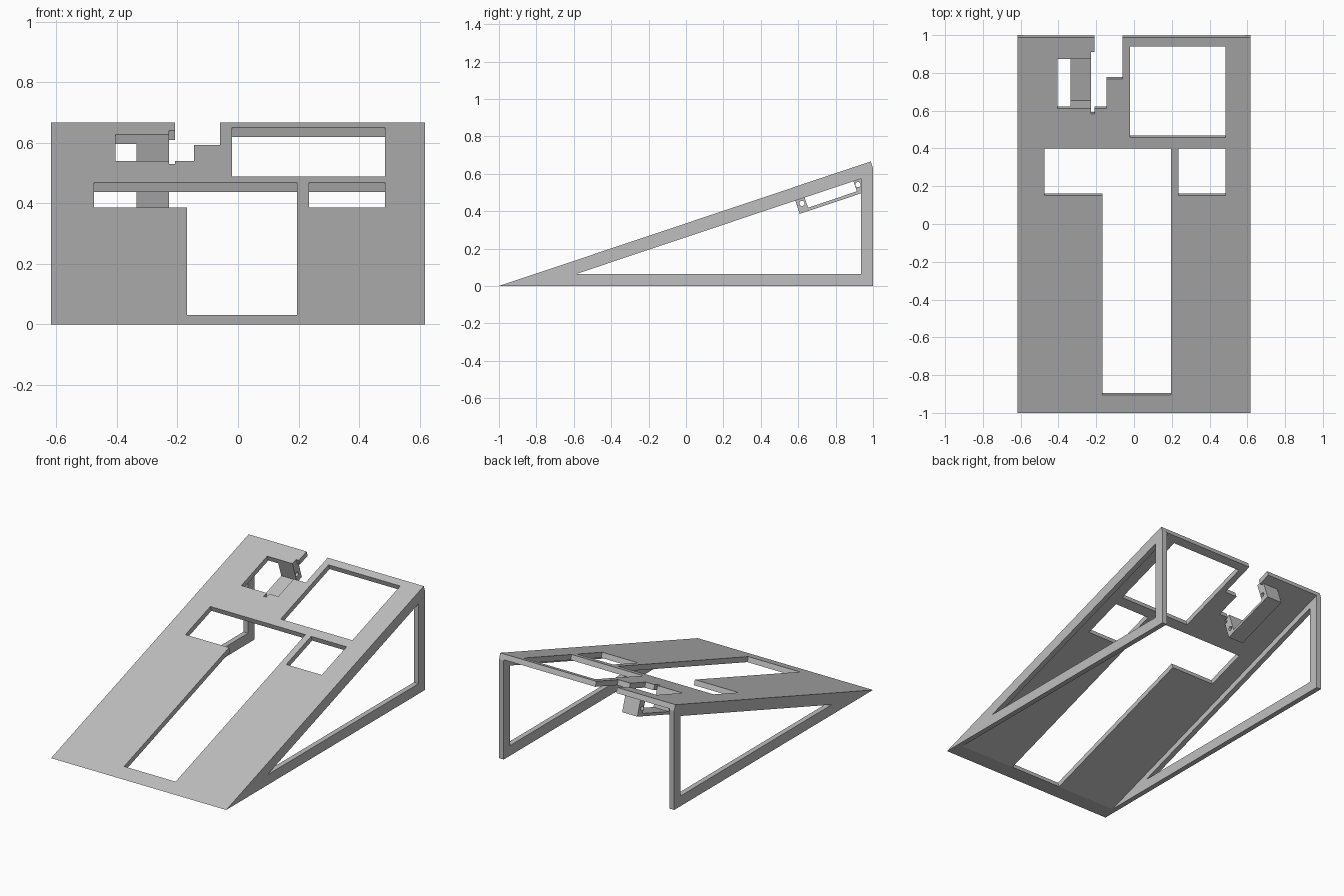
import bpy, bmesh, math
from mathutils import Matrix, Vector

if "Cube" in bpy.data.objects:
    bpy.data.objects.remove(bpy.data.objects["Cube"])

ANGLE = math.atan(0.335)
COS, SIN = math.cos(ANGLE), math.sin(ANGLE)
HALF_W, BACK = 0.617, 0.988   # half width, rear end of the sloped top
SHEET = 0.033                 # plate and frame thickness

grey = bpy.data.materials.new("plain_grey")
grey.use_nodes = True
grey.diffuse_color = (0.52, 0.52, 0.52, 1)
grey.node_tree.nodes["Principled BSDF"].inputs["Base Color"].default_value = (0.52, 0.52, 0.52, 1)


def along(y):
    """Distance up the slope for a plan position y."""
    return (y + 1) / COS


def rect(x0, x1, y0, y1):
    return [(x0, y0), (x1, y0), (x1, y1), (x0, y1)]


def circle(cx, cy, r, n=20):
    return [(cx + r * math.cos(math.tau * i / n), cy + r * math.sin(math.tau * i / n)) for i in range(n)]


def frame_matrix(u, v, w, origin):
    m = Matrix((u, v, w)).transposed().to_4x4()
    m.translation = Vector(origin)
    return m


def sheet(name, loops, thickness, matrix, clip_ground=False):
    """Extrude a flat outline with holes, centred on its own plane."""
    curve = bpy.data.curves.new(name + "_outline", 'CURVE')
    curve.dimensions, curve.fill_mode, curve.extrude = '2D', 'BOTH', thickness / 2
    for loop in loops:
        spline = curve.splines.new('POLY')
        spline.points.add(len(loop) - 1)
        for point, (a, b) in zip(spline.points, loop):
            point.co = (a, b, 0, 1)
        spline.use_cyclic_u = True
    temp = bpy.data.objects.new(name + "_outline", curve)
    bpy.context.collection.objects.link(temp)
    bpy.context.view_layer.update()
    evaluated = temp.evaluated_get(bpy.context.evaluated_depsgraph_get())
    mesh = bpy.data.meshes.new_from_object(evaluated)
    bpy.data.objects.remove(temp)
    bpy.data.curves.remove(curve)

    bm = bmesh.new()
    bm.from_mesh(mesh)
    bm.transform(matrix)
    bmesh.ops.remove_doubles(bm, verts=bm.verts, dist=1e-5)
    if clip_ground:
        cut = bmesh.ops.bisect_plane(bm, geom=bm.verts[:] + bm.edges[:] + bm.faces[:], dist=1e-6,
                                     plane_co=(0, 0, 0), plane_no=(0, 0, -1), clear_outer=True)
        edges = [e for e in cut["geom_cut"] if isinstance(e, bmesh.types.BMEdge)]
        bmesh.ops.holes_fill(bm, edges=[e for e in edges if e.is_boundary], sides=0)
    bmesh.ops.recalc_face_normals(bm, faces=bm.faces)
    for face in bm.faces:
        face.smooth = False
        face.material_index = 0
    bm.to_mesh(mesh)
    bm.free()
    mesh.name = name
    mesh.materials.clear()
    mesh.materials.append(grey)
    obj = bpy.data.objects.new(name, mesh)
    bpy.context.collection.objects.link(obj)
    return obj


X = (1, 0, 0)
UP_SLOPE, NORMAL = (0, COS, SIN), (0, -SIN, COS)

# Sloped top plate: stepped notch and small window are part of the outline
w = HALF_W - SHEET
outline = [(-w, -1), (w, -1), (w, BACK), (-0.06, BACK), (-0.06, 0.767), (-0.145, 0.767),
           (-0.145, 0.612), (-0.208, 0.612), (-0.208, 0.583), (-0.228, 0.583), (-0.228, 0.612),
           (-0.405, 0.612), (-0.405, 0.873), (-0.228, 0.873), (-0.228, 0.91), (-0.208, 0.91),
           (-0.208, BACK), (-w, BACK)]
large_window = rect(-0.02, 0.485, 0.458, 0.94)
square_window = rect(0.235, 0.485, 0.15, 0.4)
long_slot = [(-0.168, -0.906), (0.195, -0.906), (0.195, 0.4), (-0.475, 0.4), (-0.475, 0.15), (-0.168, 0.15)]
loops = [[(x, along(y)) for x, y in loop] for loop in (outline, large_window, square_window, long_slot)]
origin = Vector((0, -1, 0)) - Vector(NORMAL) * SHEET / 2
sheet("top_plate", loops, SHEET, frame_matrix(X, UP_SLOPE, NORMAL, origin), clip_ground=True)

# Triangular side frames
outer = [(-1, 0), (1, 0), (1, 0.63), (BACK, (BACK + 1) * 0.335)]
inner = [(-0.585, 0.065), (0.936, 0.065), (0.936, 0.574)]
for name, side in (("left_side_frame", 1), ("right_side_frame", -1)):
    place = frame_matrix((0, 1, 0), (0, 0, 1), X, (side * (HALF_W - SHEET / 2), 0, 0))
    sheet(name, [outer, inner], SHEET, place)

# U-shaped bracket hanging under the small window, with a screw hole in each end wall
s0, s1, s2, s3 = (along(y) for y in (0.562, 0.612, 0.873, 0.922))
top, floor, bottom = -SHEET, -0.128, -0.145
channel = [(s0, top), (s0, bottom), (s3, bottom), (s3, top), (s2, top), (s2, floor), (s1, floor), (s1, top)]
holes = [circle(along(y), -0.096, 0.014) for y in (0.59, 0.889)]
x0, x1 = -0.335, -0.228
sheet("hanging_bracket", [channel] + holes, x1 - x0,
      frame_matrix(UP_SLOPE, NORMAL, X, ((x0 + x1) / 2, -1, 0)))
